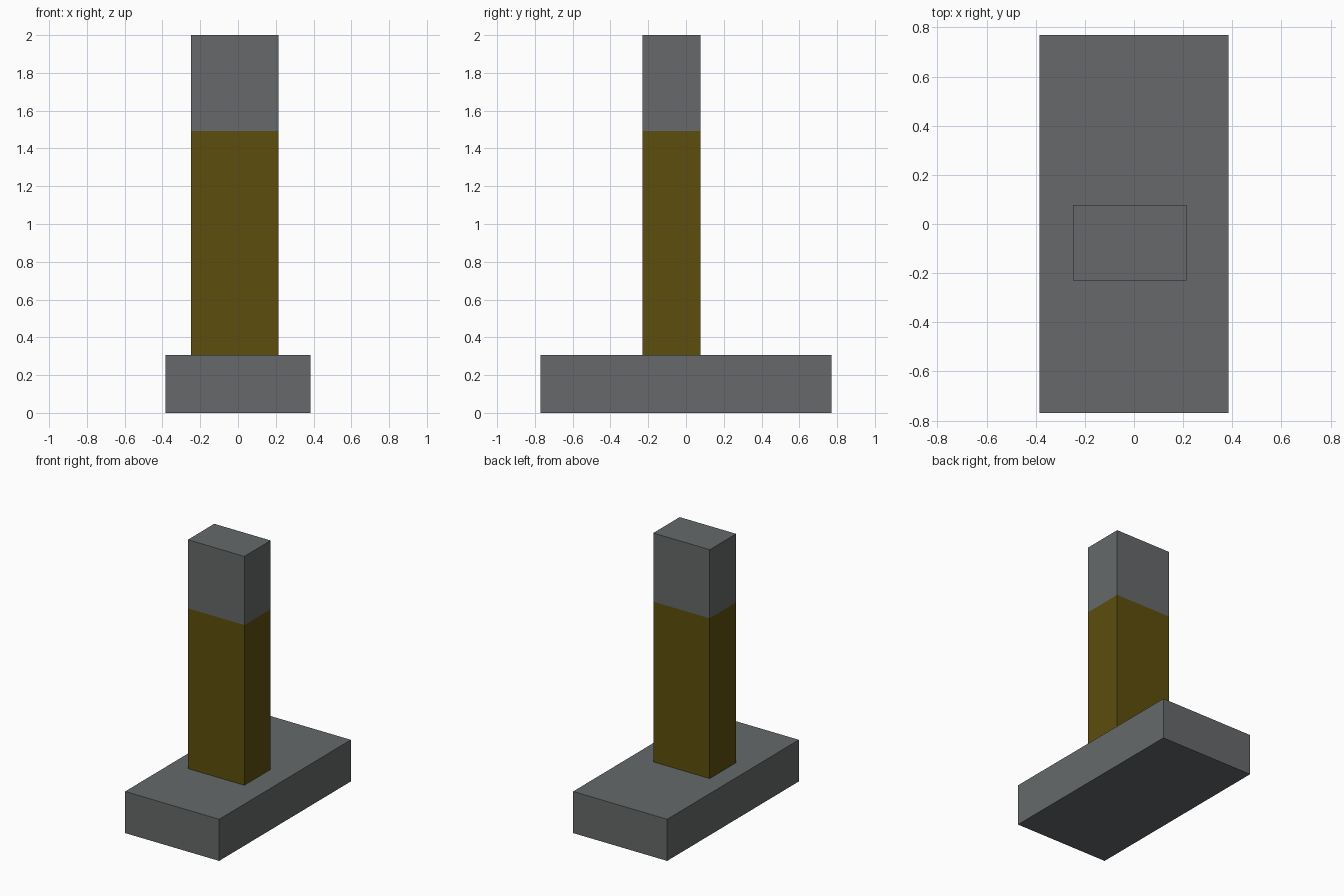
import bpy

if "Cube" in bpy.data.objects:
    bpy.data.objects.remove(bpy.data.objects["Cube"])

U = 2 / 26  # grid unit: the model is 26 units tall


def material(name, rgb):
    m = bpy.data.materials.new(name)
    m.diffuse_color = (*rgb, 1)
    m.use_nodes = True
    m.node_tree.nodes["Principled BSDF"].inputs["Base Color"].default_value = m.diffuse_color
    return m


def box(name, x, y, z, mat):
    """Box from (min, max) ranges."""
    bpy.ops.mesh.primitive_cube_add(size=1, location=[sum(r) / 2 for r in (x, y, z)])
    ob = bpy.context.object
    ob.name = name
    ob.scale = [r[1] - r[0] for r in (x, y, z)]
    bpy.ops.object.transform_apply(location=False, rotation=False, scale=True)
    ob.data.materials.append(mat)
    return ob


grey = material("dark grey", (0.133, 0.141, 0.144))
olive = material("olive brown", (0.107, 0.076, 0.004))

# Foot slab
box("foot", (-5 * U, 5 * U), (-10 * U, 10 * U), (0, 4 * U), grey)

# Leg, slightly off centre: lower trouser part and upper cap
leg_x = (-0.248, -0.248 + 6 * U)
leg_y = (-3 * U, U)
split = 4 * U + 0.7 * 22 * U
box("lower_leg", leg_x, leg_y, (4 * U, split), olive)
box("upper_leg", leg_x, leg_y, (split, 2), grey)
